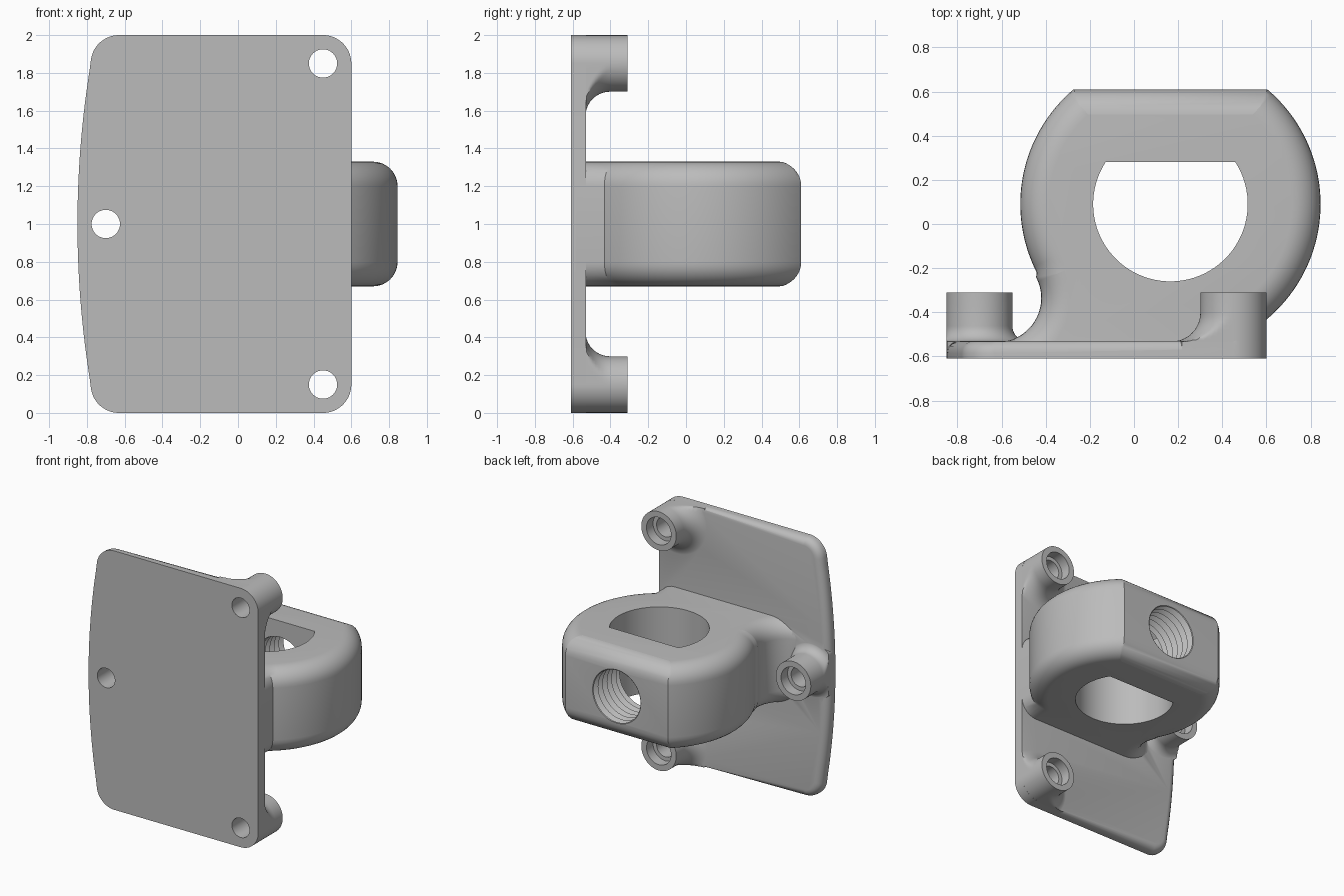
import bpy, bmesh, math
from math import sin, cos, pi, radians
from mathutils import Vector

if "Cube" in bpy.data.objects:
    bpy.data.objects.remove(bpy.data.objects["Cube"], do_unlink=True)

grey = bpy.data.materials.new("plain_grey")
grey.use_nodes = True
grey.diffuse_color = (0.5, 0.5, 0.5, 1)
grey.node_tree.nodes["Principled BSDF"].inputs["Base Color"].default_value = (0.5, 0.5, 0.5, 1)

FRONT, BACK, BOSS_END = -0.61, -0.53, -0.31
RIGHT_X = 0.6
LUG_X, LUG_Y = 0.165, 0.09


def finish(name, bm):
    bmesh.ops.recalc_face_normals(bm, faces=bm.faces)
    mesh = bpy.data.meshes.new(name)
    bm.to_mesh(mesh)
    bm.free()
    mesh.materials.append(grey)
    ob = bpy.data.objects.new(name, mesh)
    bpy.context.collection.objects.link(ob)
    return ob


def arc(cx, cy, r, a0, a1, n):
    steps = [radians(a0 + (a1 - a0) * i / n) for i in range(n + 1)]
    return [(cx + r * cos(a), cy + r * sin(a)) for a in steps]


def prism(points, offset):
    """Extrude a closed outline of 3D points along an offset."""
    bm = bmesh.new()
    face = bm.faces.new([bm.verts.new(p) for p in points])
    out = bmesh.ops.extrude_face_region(bm, geom=[face], use_keep_orig=True)
    moved = [v for v in out["geom"] if isinstance(v, bmesh.types.BMVert)]
    bmesh.ops.translate(bm, verts=moved, vec=offset)
    bmesh.ops.recalc_face_normals(bm, faces=bm.faces)
    return bm


def lathe(name, profile, cx, cz, limit=None, n=64):
    """Turn (radius, y) pairs about a y-axis; limit keeps points in an outline."""
    bm = bmesh.new()
    rings = []
    for r, y in profile:
        ring = []
        for i in range(n):
            a = 2 * pi * i / n
            x, z = cx + r * cos(a), cz + r * sin(a)
            if limit:
                x, z = limit(x, z)
            ring.append(bm.verts.new((x, y, z)))
        rings.append(ring)
    for a, b in zip(rings, rings[1:]):
        for i in range(n):
            j = (i + 1) % n
            bm.faces.new((a[i], a[j], b[j], b[i]))
    bm.faces.new(rings[0])
    bm.faces.new(rings[-1])
    return finish(name, bm)


def combine(target, tool, operation):
    mod = target.modifiers.new("join", "BOOLEAN")
    mod.operation, mod.object, mod.solver = operation, tool, "EXACT"
    bpy.context.view_layer.objects.active = target
    bpy.ops.object.modifier_apply(modifier=mod.name)
    bpy.data.objects.remove(tool, do_unlink=True)


def bowed_edge(z):
    return -0.85 + 0.07 * ((z - 1) / 0.85) ** 2


# Mounting plate with rounded corners and one bowed side
outline = arc(0.45, 0.15, 0.15, -90, 0, 16) + arc(0.45, 1.85, 0.15, 0, 90, 16)
outline += arc(-0.63, 1.85, 0.15, 90, 172, 12)
bow = [1.82 - 1.64 * i / 28 for i in range(29)]
outline += [(bowed_edge(z), z) for z in bow]
outline += arc(-0.63, 0.15, 0.15, 188, 270, 12)
bm = prism([(x, FRONT, z) for x, z in outline], Vector((0, BACK - FRONT, 0)))
rim = [e for e in bm.edges if all(v.co.y > BACK - 0.01 for v in e.verts)
       and sum(v.co.x for v in e.verts) < 0.89]
bmesh.ops.bevel(bm, geom=rim, offset=0.055, offset_type="OFFSET", segments=5,
                profile=0.5, affect="EDGES", clamp_overlap=False)
bracket = finish("bracket", bm)

# Clamp lug: round body, flat back, concave sweep into the plate
lug = arc(LUG_X, LUG_Y, 0.68, -50.2, 49.9, 40)
lug += arc(LUG_X, LUG_Y, 0.68, 130.1, 207, 32)
lug += arc(-0.62, -0.335, 0.2, 28, -90, 20)
lug += [(-0.72, -0.535), (-0.72, -1.0), (RIGHT_X - 0.0005, -1.0)]
low, high = 0.67, 1.33
bm = prism([(x, y, low) for x, y in lug], Vector((0, 0, high - low)))
rim = [e for e in bm.edges if abs(e.verts[0].co.z - e.verts[1].co.z) < 0.01]
bmesh.ops.bevel(bm, geom=rim, offset=0.13, offset_type="OFFSET", segments=8,
                profile=0.5, affect="EDGES", clamp_overlap=False)
cut = bmesh.ops.bisect_plane(bm, geom=bm.verts[:] + bm.edges[:] + bm.faces[:],
                             plane_co=(0, -0.58, 0), plane_no=(0, -1, 0), clear_outer=True)
bmesh.ops.holes_fill(bm, edges=[e for e in bm.edges if e.is_boundary])
combine(bracket, finish("clamp_lug", bm), "UNION")


# Screw bosses with flared feet kept inside the plate outline
def corner_limit(x, z):
    top = z > 1
    h = 2 - z if top else z
    dx, dh = x - 0.45, h - 0.15
    if dx > 0 and dh < 0:
        s = min(1, 0.1495 / math.hypot(dx, dh))
        x, h = 0.45 + dx * s, 0.15 + dh * s
    x, h = min(x, RIGHT_X - 0.0005), max(h, 0.0005)
    return x, 2 - h if top else h


def side_limit(x, z):
    return max(x, bowed_edge(z) + 0.0005), z


bosses = [(0.45, 0.15, 0.13, corner_limit), (0.45, 1.85, 0.13, corner_limit),
          (-0.7, 1.0, 0.07, side_limit)]
for cx, cz, f, limit in bosses:
    foot = arc(0.1495 + f, BACK - 0.002 + f, f, 270, 180, 10)
    profile = [(foot[0][0], -0.6)] + foot + [(0.1495, BOSS_END)]
    combine(bracket, lathe("screw_boss", profile, cx, cz, limit), "UNION")

# Counterbored screw holes
for cx, cz, f, limit in bosses:
    profile = [(0.075, -0.7), (0.075, -0.39), (0.105, -0.39), (0.105, -0.2)]
    combine(bracket, lathe("screw_hole", profile, cx, cz, n=40), "DIFFERENCE")

# D-shaped vertical bore
bore = arc(LUG_X, LUG_Y, 0.35, 147.1, 392.9, 56)
bm = prism([(x, y, 0.5) for x, y in bore], Vector((0, 0, 1)))
combine(bracket, finish("bore", bm), "DIFFERENCE")

# Threaded hole through the flat back of the lug
pitch = 0.055
thread = []
for i in range(8):
    y = 0.22 + i * pitch
    thread += [(0.2, y), (0.232, y + pitch * 0.5)]
thread.append((0.2, 0.22 + 8 * pitch))
combine(bracket, lathe("thread", thread, LUG_X, 1.0, n=56), "DIFFERENCE")

# Smooth curves, crisp edges
bpy.ops.object.select_all(action="DESELECT")
bracket.select_set(True)
bpy.context.view_layer.objects.active = bracket
bpy.ops.object.shade_smooth_by_angle(angle=radians(32))
